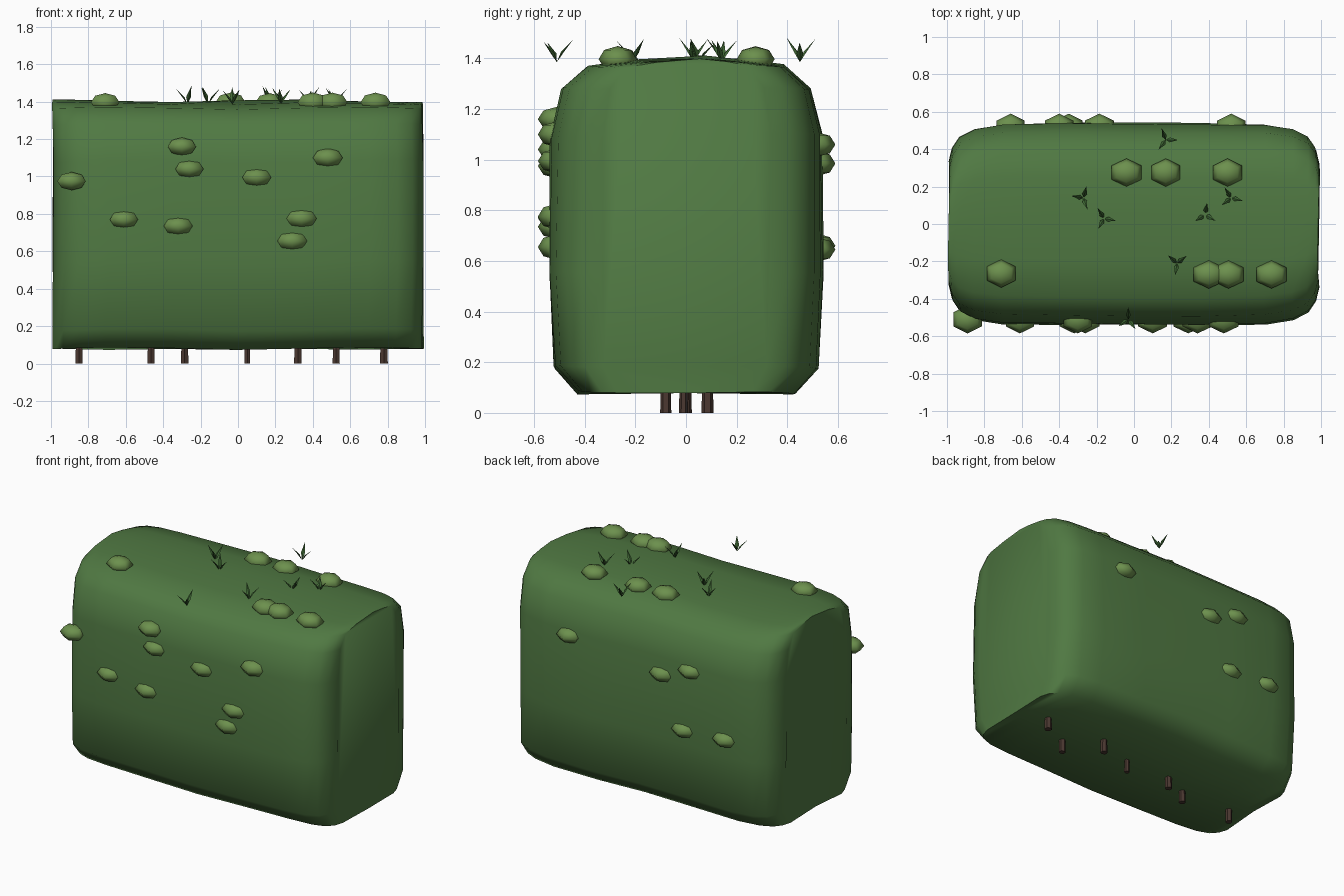
import bpy, bmesh, math, random
from mathutils import Matrix, Vector

if "Cube" in bpy.data.objects:
    bpy.data.objects.remove(bpy.data.objects["Cube"])

random.seed(4)


def material(name, rgb):
    m = bpy.data.materials.new(name)
    m.diffuse_color = (*rgb, 1)
    m.use_nodes = True
    m.node_tree.nodes["Principled BSDF"].inputs["Base Color"].default_value = m.diffuse_color
    return m


HEDGE = material("hedge_green", (0.08, 0.19, 0.055))
CLUMP = material("clump_green", (0.15, 0.28, 0.075))
BLADE = material("blade_green", (0.05, 0.14, 0.035))
BARK = material("bark_brown", (0.07, 0.04, 0.03))


def finish(bm, name, mat, angle=50):
    bmesh.ops.recalc_face_normals(bm, faces=bm.faces)
    me = bpy.data.meshes.new(name)
    bm.to_mesh(me)
    bm.free()
    me.shade_smooth()
    me.set_sharp_from_angle(angle=math.radians(angle))
    me.materials.append(mat)
    ob = bpy.data.objects.new(name, me)
    bpy.context.collection.objects.link(ob)
    return ob


# Hedge body: one rounded cross-section lofted along x, narrowing at the ends
profile = [(-0.43, 0.08), (-0.52, 0.18), (-0.54, 0.55), (-0.535, 1.08),
           (-0.49, 1.28), (-0.39, 1.365), (-0.2, 1.39), (0.08, 1.405),
           (0.25, 1.39), (0.39, 1.37), (0.49, 1.28), (0.535, 1.10),
           (0.54, 0.55), (0.52, 0.18), (0.43, 0.08), (0.0, 0.085)]
half = [(0.35, 1.0), (0.7, 0.99), (0.85, 0.945), (0.93, 0.87), (0.97, 0.76), (0.988, 0.62)]
sections = [(-x, s) for x, s in reversed(half)] + [(0, 1.0)] + half
bm = bmesh.new()
rings = []
for x, s in sections:
    ring = []
    for y, z in profile:
        wave = 0.007 * math.sin(5 * x + 4 * y)
        ring.append(bm.verts.new((x + 0.006 * math.sin(4 * z + 3 * y),
                                  y * s + 0.004 * math.sin(4 * x + 3 * z), z + wave)))
    rings.append(ring)
n = len(profile)
for a, b in zip(rings, rings[1:]):
    for i in range(n):
        j = (i + 1) % n
        bm.faces.new((a[i], a[j], b[j], b[i]))
bm.faces.new(rings[0])
bm.faces.new(rings[-1])
finish(bm, "hedge_body", HEDGE, 60)


# Leaf clumps: squashed six-sided balls on the front, back and top
def clumps(name, points):
    bm = bmesh.new()
    for p in points:
        k = random.uniform(0.96, 1.04)
        mat = Matrix.Translation(p) @ Matrix.Diagonal((0.09 * k, 0.075, 0.05 * k, 1))
        bmesh.ops.create_uvsphere(bm, u_segments=6, v_segments=4, radius=1, matrix=mat)
    finish(bm, name, CLUMP, 60)


front = [(-0.89, 0.975), (-0.61, 0.77), (-0.32, 0.735), (-0.30, 1.16), (-0.26, 1.04),
         (0.10, 0.995), (0.34, 0.775), (0.29, 0.655), (0.48, 1.10)]
back = [(0.52, 1.06), (-0.185, 0.985), (-0.40, 1.06), (-0.35, 0.645), (-0.66, 0.66)]
top = [(-0.71, -0.265), (0.40, -0.27), (0.505, -0.27), (0.735, -0.27),
       (-0.04, 0.275), (0.17, 0.275), (0.50, 0.275)]
clumps("front_leaf_clumps", [(x, -0.51, z) for x, z in front])
clumps("back_leaf_clumps", [(x, 0.515, z) for x, z in back])
clumps("top_leaf_clumps", [(x, y, 1.397) for x, y in top])

# Sprigs: three thin pointed blades leaning outward from one base
bm = bmesh.new()
for x, y in [(0.17, 0.45), (-0.27, 0.14), (-0.16, 0.03), (0.38, 0.05),
             (0.52, 0.14), (0.23, -0.21), (-0.03, -0.51)]:
    turn = random.uniform(0, 6.28)
    for k in range(3):
        a = turn + k * 2.1 + random.uniform(-0.3, 0.3)
        out = Vector((math.cos(a), math.sin(a), 0))
        side = Vector((-out.y, out.x, 0))
        base = Vector((x, y, 1.385))
        h = random.uniform(0.075, 0.1)
        mid = base + out * 0.022 + Vector((0, 0, h * 0.45))
        tip = bm.verts.new(base + out * 0.065 + Vector((0, 0, h)))
        foot = bm.verts.new(base)
        belt = [bm.verts.new(mid + d) for d in
                (side * 0.013, out * 0.006, -side * 0.013, -out * 0.006)]
        for i in range(4):
            bm.faces.new((foot, belt[i], belt[i - 1]))
            bm.faces.new((tip, belt[i - 1], belt[i]))
finish(bm, "top_sprigs", BLADE, 30)

# Stems: short tapered six-sided trunks below the body
bm = bmesh.new()
for x, y, r in [(-0.85, -0.08, 0.021), (-0.465, -0.08, 0.021), (-0.285, 0.0, 0.022),
                (0.05, -0.01, 0.017), (0.32, 0.085, 0.022), (0.525, -0.08, 0.021),
                (0.78, 0.085, 0.023)]:
    bmesh.ops.create_cone(bm, cap_ends=True, segments=6, radius1=r * 1.05, radius2=r * 0.85,
                          depth=0.16, matrix=Matrix.Translation((x, y, 0.08)))
finish(bm, "stems", BARK, 30)
